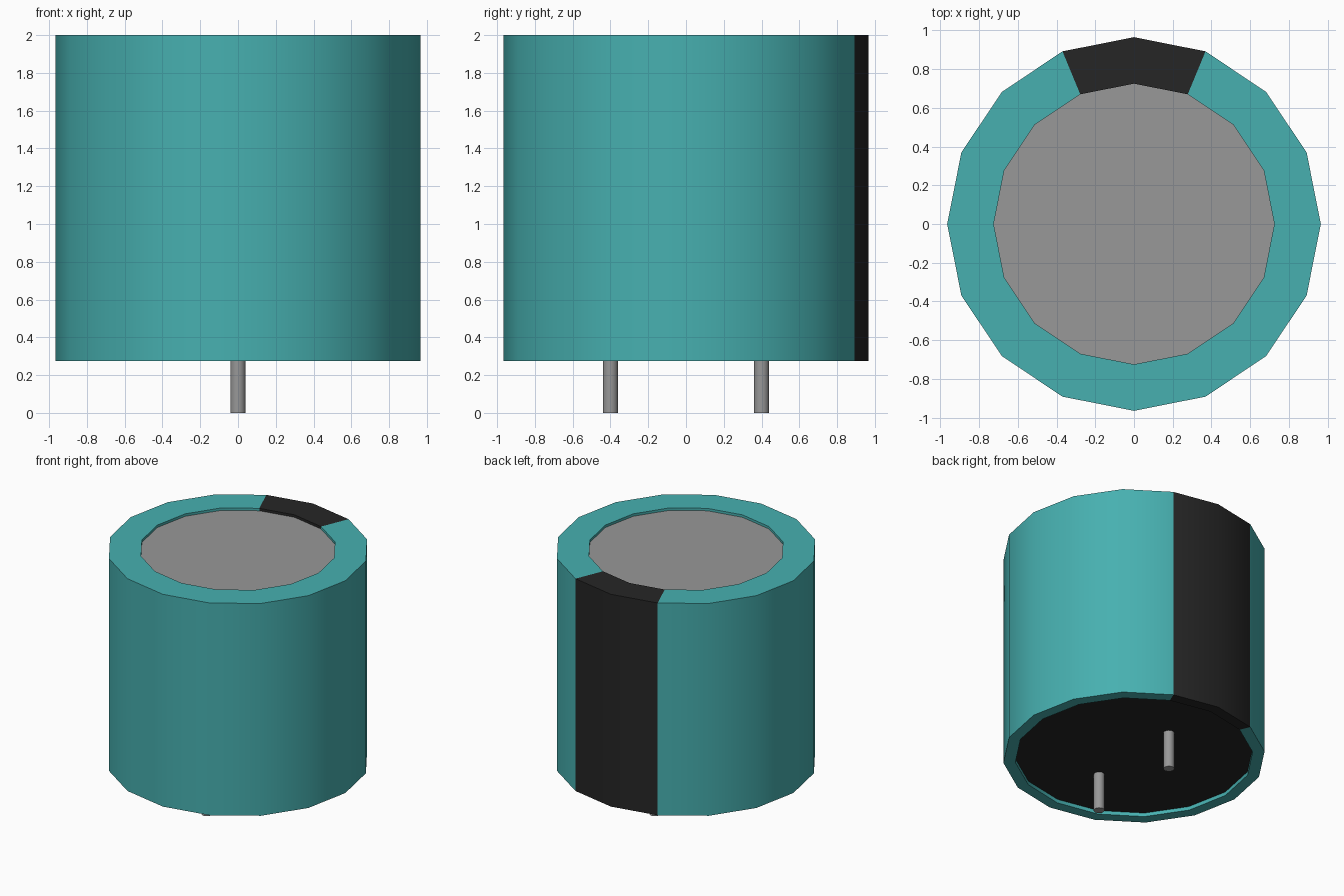
import bpy, bmesh, math

cube = bpy.data.objects.get("Cube")
if cube:
    bpy.data.objects.remove(cube, do_unlink=True)

SIDES = 16


def material(name, rgb):
    m = bpy.data.materials.new(name)
    m.use_nodes = True
    m.diffuse_color = (*rgb, 1)
    bsdf = next(n for n in m.node_tree.nodes if n.type == 'BSDF_PRINCIPLED')
    bsdf.inputs["Base Color"].default_value = (*rgb, 1)
    return m


teal = material("teal sleeve", (0.063, 0.435, 0.435))
black = material("black", (0.019, 0.019, 0.019))
grey = material("grey metal", (0.315, 0.315, 0.315))


def finish(bm, name, mats):
    me = bpy.data.meshes.new(name)
    bm.to_mesh(me)
    bm.free()
    for m in mats:
        me.materials.append(m)
    ob = bpy.data.objects.new(name, me)
    bpy.context.collection.objects.link(ob)
    bpy.ops.object.select_all(action='DESELECT')
    ob.select_set(True)
    bpy.context.view_layer.objects.active = ob
    bpy.ops.object.shade_smooth_by_angle(angle=math.radians(35))
    return ob


def cylinder(name, mat, radius, z0, z1, sides, x=0, y=0):
    bm = bmesh.new()
    bmesh.ops.create_cone(bm, cap_ends=True, segments=sides,
                          radius1=radius, radius2=radius, depth=z1 - z0)
    bmesh.ops.translate(bm, verts=bm.verts, vec=(x, y, (z0 + z1) / 2))
    return finish(bm, name, [mat])


# Sleeve: folded-over wall turned around z, with a polarity stripe at the back
profile = [(0.725, 1.98), (0.725, 2.0), (0.965, 2.0),
           (0.965, 0.275), (0.877, 0.275), (0.877, 0.305)]
bm = bmesh.new()
rings = []
for r, z in profile:
    rings.append([bm.verts.new((r * math.cos(i * math.tau / SIDES),
                                r * math.sin(i * math.tau / SIDES), z))
                  for i in range(SIDES)])
for a, b in zip(rings, rings[1:]):
    for i in range(SIDES):
        j = (i + 1) % SIDES
        f = bm.faces.new((a[i], a[j], b[j], b[i]))
        # the two facets either side of the back corner are the stripe
        f.material_index = 1 if i in (3, 4) else 0
bm.normal_update()
if any(f.normal.z < -0.5 and f.calc_center_median().z > 1.9 for f in bm.faces):
    bmesh.ops.reverse_faces(bm, faces=bm.faces)
finish(bm, "sleeve", [teal, black])

# Metal can top and rubber base, slightly recessed in the sleeve
cylinder("can_top", grey, 0.725, 1.94, 1.98, SIDES)
cylinder("base_seal", black, 0.877, 0.305, 0.345, SIDES)

# Two wire leads
for name, y in (("front_lead", -0.4), ("back_lead", 0.4)):
    cylinder(name, grey, 0.04, 0.0, 0.32, 16, y=y)
